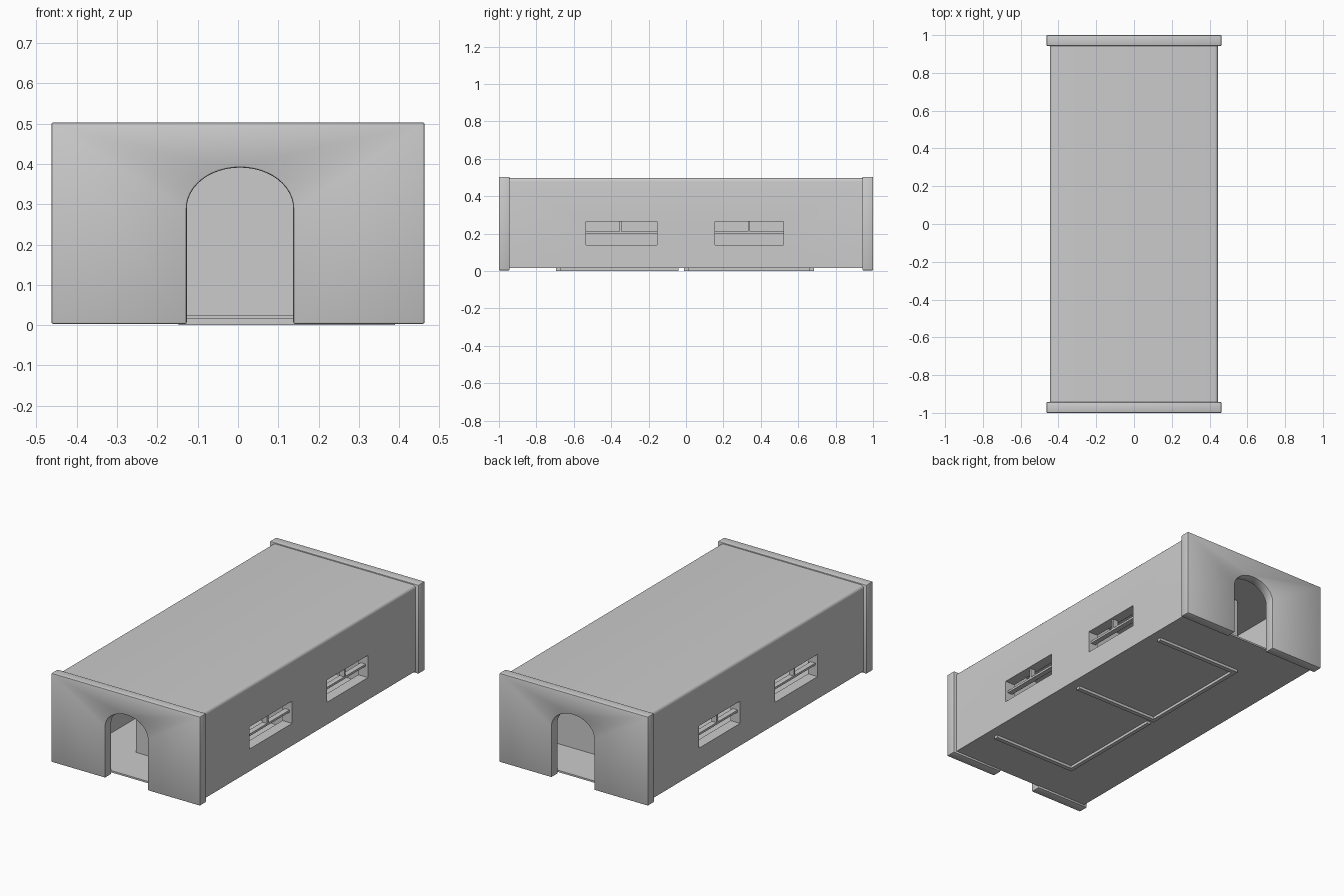
import bpy, bmesh, math

if "Cube" in bpy.data.objects:
    bpy.data.objects.remove(bpy.data.objects["Cube"])


def add_mesh(name, bm):
    bmesh.ops.recalc_face_normals(bm, faces=bm.faces)
    me = bpy.data.meshes.new(name)
    bm.to_mesh(me)
    bm.free()
    ob = bpy.data.objects.new(name, me)
    bpy.context.collection.objects.link(ob)
    return ob


def box(name, x, y, z):
    bm = bmesh.new()
    bmesh.ops.create_cube(bm, size=1)
    for v in bm.verts:
        for i, (a, b) in enumerate((x, y, z)):
            v.co[i] = a if v.co[i] < 0 else b
    return add_mesh(name, bm)


def extrude_y(name, pts, y0, y1):
    bm = bmesh.new()
    face = bm.faces.new([bm.verts.new((x, y0, z)) for x, z in pts])
    new = bmesh.ops.extrude_face_region(bm, geom=[face])["geom"]
    for v in new:
        if isinstance(v, bmesh.types.BMVert):
            v.co.y = y1
    return add_mesh(name, bm)


def apply_all(ob):
    bpy.context.view_layer.objects.active = ob
    for m in list(ob.modifiers):
        bpy.ops.object.modifier_apply(modifier=m.name)


def cut(ob, cutter):
    m = ob.modifiers.new("cut", "BOOLEAN")
    m.operation, m.solver, m.object = "DIFFERENCE", "EXACT", cutter
    apply_all(ob)
    bpy.data.objects.remove(cutter)


def bevel(ob, width, segments):
    m = ob.modifiers.new("bevel", "BEVEL")
    m.width, m.segments = width, segments
    m.limit_method, m.angle_limit = "ANGLE", math.radians(40)
    apply_all(ob)


def smooth(ob):
    bpy.ops.object.select_all(action="DESELECT")
    ob.select_set(True)
    bpy.context.view_layer.objects.active = ob
    bpy.ops.object.shade_smooth_by_angle(angle=math.radians(35))


# hollow hall: rounded upper corners, open ends
W, IN, Z0, Z1, R = 0.445, 0.385, 0.015, 0.497, 0.018
pts = [(-W, Z0), (W, Z0)]
for cx, start in ((W - R, 0), (R - W, 90)):
    for i in range(6):
        a = math.radians(start + 18 * i)
        pts.append((cx + R * math.cos(a), Z1 - R + R * math.sin(a)))
hall = extrude_y("hall_shell", pts, -0.948, 0.948)
cut(hall, box("room_cutter", (-IN, IN), (-1.1, 1.1), (0.025, 0.44)))

# window openings through both side walls, with recessed bars
windows = [(-0.535, -0.155, -0.35), (0.155, 0.52, 0.337)]
for y0, y1, mid in windows:
    cut(hall, box("window_cutter", (-0.6, 0.6), (y0, y1), (0.14, 0.265)))
    for s in (-1, 1):
        xs = sorted((s * 0.40, s * 0.43))
        box("window_rail", xs, (y0 - 0.005, y1 + 0.005), (0.2, 0.212))
        box("window_post", xs, (mid - 0.006, mid + 0.006), (0.205, 0.27))
smooth(hall)

# end walls with arched doorways
arch = [(0.137, 0.003)]
for i in range(25):
    a = math.pi * i / 24
    arch.append((0.005 + 0.132 * math.cos(a), 0.29 + 0.101 * math.sin(a)))
arch.append((-0.127, 0.003))
outline = [(-0.463, 0.003), (-0.463, 0.503), (0.463, 0.503), (0.463, 0.003)] + arch
for name, y0, y1 in (("front_wall", -1, -0.943), ("back_wall", 0.943, 1)):
    end = extrude_y(name, outline, y0, y1)
    bevel(end, 0.005, 2)
    smooth(end)

# interior partitions, poking slightly below the floor
for y0, y1 in ((-0.695, -0.67), (-0.012, 0.013), (0.66, 0.685)):
    box("cross_partition", (-0.147, 0.39), (y0, y1), (0, 0.445))
for y0, y1 in ((-0.695, -0.04), (0.0, 0.685)):
    box("corridor_partition", (-0.147, -0.124), (y0, y1), (0, 0.445))
